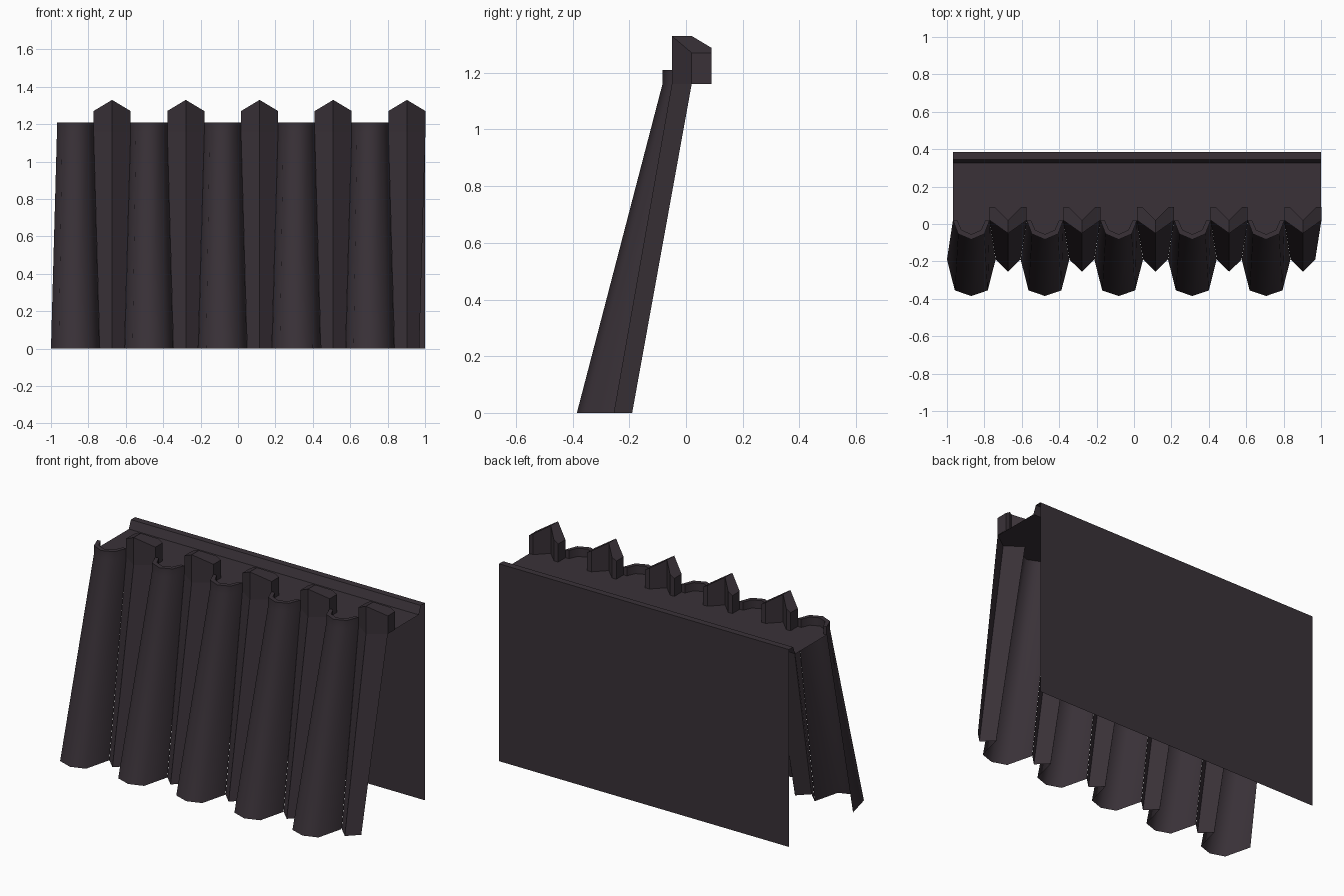
import bpy, math

if "Cube" in bpy.data.objects:
    bpy.data.objects.remove(bpy.data.objects["Cube"])

mat = bpy.data.materials.new("dark plum grey")
mat.diffuse_color = (0.041, 0.031, 0.039, 1)
mat.use_nodes = True
mat.node_tree.nodes["Principled BSDF"].inputs["Base Color"].default_value = mat.diffuse_color

PERIOD = 0.394
LEDGE, RIM, PEAK = 1.16, 1.21, 1.33


def make(name, verts, faces, smooth=None):
    me = bpy.data.meshes.new(name)
    me.from_pydata(verts, [], faces)
    me.materials.append(mat)
    ob = bpy.data.objects.new(name, me)
    bpy.context.collection.objects.link(ob)
    if smooth:
        bpy.ops.object.select_all(action='DESELECT')
        ob.select_set(True)
        bpy.context.view_layer.objects.active = ob
        bpy.ops.object.shade_smooth_by_angle(angle=math.radians(smooth))
    return ob


def rows_to_faces(rows):
    """Join equal-length rows of points into quads."""
    n = len(rows[0])
    verts = [p for r in rows for p in r]
    faces = [(r * n + i, r * n + i + 1, (r + 1) * n + i + 1, (r + 1) * n + i)
             for r in range(len(rows) - 1) for i in range(n - 1)]
    return verts, faces


def mirrored(half):
    """Left half profile ending on the centre point -> full profile."""
    return half + [(-x, y) for x, y in reversed(half[:-1])]


LOG_BOTTOM = mirrored([(-.13, -.19), (-.088, -.355), (0, -.385)])
LOG_TOP = mirrored([(-.098, .02), (-.07, -.053), (0, -.083)])
LOG_INNER = mirrored([(-.075, .02), (-.052, -.032), (0, -.055)])
STAKE_BOTTOM = mirrored([(-.066, -.19), (0, -.255)])
STAKE_TOP = mirrored([(-.099, .02), (0, -.05)])


def lift(profile, cx, z):
    return [(cx + x, y, z) for x, y in profile]


def log(i, cx):
    # leaning shell, short upright lip, rim and inside of the lip
    rows = [lift(LOG_BOTTOM, cx, 0), lift(LOG_TOP, cx, LEDGE), lift(LOG_TOP, cx, RIM),
            lift(LOG_INNER, cx, RIM), lift(LOG_INNER, cx, LEDGE)]
    verts, faces = rows_to_faces(rows)
    # rear ends of the lip
    faces += [(5, 10, 15, 20), (9, 24, 19, 14)]
    make(f"log_{i}", verts, faces, 65)


def stake(i, cx):
    # leaning V-shaped sheet
    verts, faces = rows_to_faces([lift(STAKE_BOTTOM, cx, 0), lift(STAKE_TOP, cx, LEDGE)])
    # pointed chevron cap
    ring = STAKE_TOP + [(.099, .09), (.07, .09), (0, .02), (-.07, .09), (-.099, .09)]
    b = len(verts)
    n = len(ring)
    verts += lift(ring, cx, LEDGE)
    verts += [(cx + x, y, PEAK - 0.6 * abs(x)) for x, y in ring]
    faces += [(b + k, b + (k + 1) % n, b + n + (k + 1) % n, b + n + k) for k in range(n)]
    t = b + n
    faces += [(t, t + 1, t + 5, t + 6, t + 7), (t + 1, t + 2, t + 3, t + 4, t + 5)]
    make(f"stake_{i}", verts, faces)


outline = []
for i in range(5):
    cx = -0.87 + i * PERIOD
    log(i + 1, cx)
    stake(i + 1, cx + PERIOD / 2)
    outline += lift(LOG_TOP, cx, LEDGE) + lift(STAKE_TOP, cx + PERIOD / 2, LEDGE)[1:2]

# walkway floor following the palisade outline
x0, x1 = -0.968, 0.999
outline += [(x1, .02, LEDGE), (x1, .325, LEDGE), (x0, .325, LEDGE)]
make("walkway", outline, [tuple(range(len(outline)))])

# kerb and rear wall as one open sheet
profile = [(.325, LEDGE), (.345, RIM), (.385, RIM), (.385, 0)]
verts, faces = rows_to_faces([[(x0, y, z), (x1, y, z)] for y, z in profile])
make("rear_wall", verts, faces)
